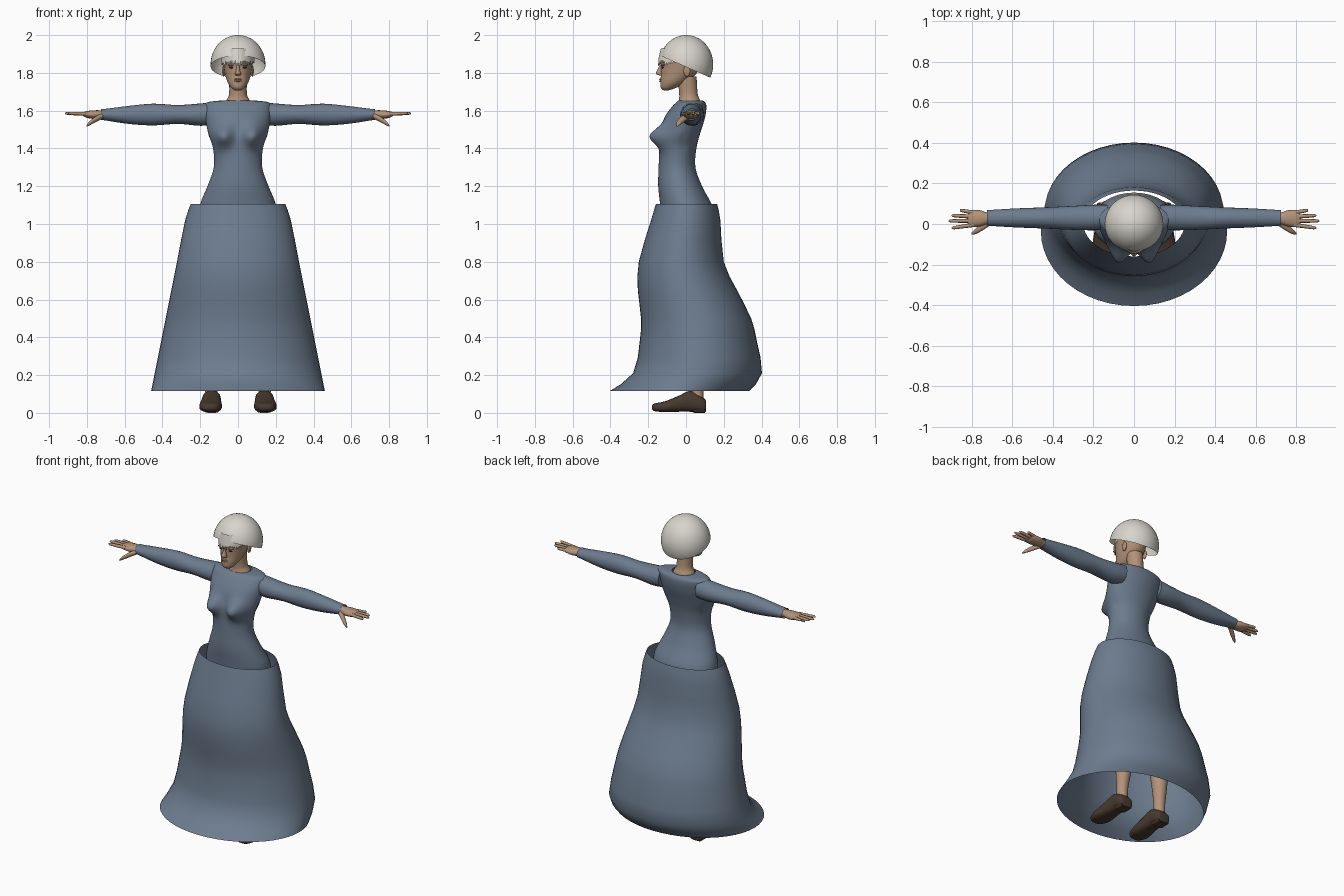
import bpy, bmesh, math, random
from mathutils import Matrix, Vector

random.seed(4)
if "Cube" in bpy.data.objects:
    bpy.data.objects.remove(bpy.data.objects["Cube"], do_unlink=True)


def material(name, rgb):
    m = bpy.data.materials.new(name)
    m.use_nodes = True
    m.diffuse_color = (*rgb, 1)
    m.node_tree.nodes["Principled BSDF"].inputs["Base Color"].default_value = (*rgb, 1)
    return m


BLUE = material("slate_blue_cloth", (0.15, 0.2, 0.27))
SKIN = material("tan_skin", (0.45, 0.29, 0.19))
HAIR = material("pale_grey_hair", (0.68, 0.66, 0.6))
SHOE = material("dark_brown_leather", (0.065, 0.042, 0.028))
DARK = material("dark_eye", (0.04, 0.025, 0.02))


def finish(name, bm, mat, angle=50):
    bmesh.ops.recalc_face_normals(bm, faces=bm.faces)
    for f in bm.faces:
        f.smooth = True
    me = bpy.data.meshes.new(name)
    bm.to_mesh(me)
    bm.free()
    me.materials.append(mat)
    me.set_sharp_from_angle(angle=math.radians(angle))
    ob = bpy.data.objects.new(name, me)
    bpy.context.collection.objects.link(ob)
    return ob


def spline(rows, steps):
    """Smooth the section list with a Catmull-Rom curve."""
    out = []
    for i in range(len(rows) - 1):
        p = [rows[max(0, min(len(rows) - 1, i + k))] for k in (-1, 0, 1, 2)]
        for s in range(steps):
            t = s / steps
            out.append([0.5 * (2 * b + (c - a) * t + (2 * a - 5 * b + 4 * c - d) * t * t
                               + (3 * b - a - 3 * c + d) * t ** 3) for a, b, c, d in zip(*p)])
    return out + [list(rows[-1])]


def loft(bm, axis, rows, side=1, n=24, steps=4, power=1.0, caps=(True, True)):
    """Rows are: position on axis, centre, half width, low edge, high edge."""
    rings = []
    for t, c, w, lo, hi in spline(rows, steps):
        ring = []
        for k in range(n):
            a = math.tau * k / n
            ca, sa = (math.copysign(abs(v) ** power, v) for v in (math.cos(a), math.sin(a)))
            u, v = c + w * ca, (lo + hi) / 2 + (hi - lo) / 2 * sa
            x, y, z = {"z": (u, v, t), "x": (t, u, v), "y": (u, t, v)}[axis]
            ring.append(bm.verts.new((x * side, y, z)))
        rings.append(ring)
    for r, q in zip(rings, rings[1:]):
        for k in range(n):
            bm.faces.new((r[k], r[(k + 1) % n], q[(k + 1) % n], q[k]))
    for ring, cap in zip((rings[0], rings[-1]), caps):
        if cap:
            bm.faces.new(ring)


def lofted(name, mat, axis, rows, **kw):
    bm = bmesh.new()
    loft(bm, axis, rows, **kw)
    return finish(name, bm, mat)


def blob(name, mat, loc, size):
    bm = bmesh.new()
    bmesh.ops.create_uvsphere(bm, u_segments=12, v_segments=8, radius=1,
                              matrix=Matrix.Translation(loc) @ Matrix.Diagonal((*size, 1)))
    return finish(name, bm, mat)


# Skirt: open shell swept out behind, with a kicked-out front hem
lofted("skirt", BLUE, "z", [
    (1.105, 0, .25, -.16, .165), (1.02, 0, .28, -.185, .182), (.8, 0, .323, -.25, .2),
    (.65, 0, .353, -.255, .27), (.5, 0, .383, -.238, .345), (.38, 0, .407, -.245, .375),
    (.21, 0, .441, -.28, .402), (.115, 0, .46, -.405, .335)],
    n=48, steps=2, caps=(False, False))

# Bodice with bust shaped by a soft push on the front
bodice = lofted("bodice", BLUE, "z", [
    (1.03, 0, .205, -.13, .15), (1.105, 0, .2, -.137, .135), (1.2, 0, .162, -.147, .085),
    (1.3, 0, .128, -.145, .05), (1.4, 0, .132, -.14, .055), (1.48, 0, .158, -.13, .075),
    (1.56, 0, .172, -.115, .1), (1.62, 0, .175, -.075, .108), (1.645, 0, .16, -.05, .1),
    (1.655, 0, .07, -.04, .085)], n=48, steps=5, caps=(False, False))
for v in bodice.data.vertices:
    if v.co.y < 0:
        d = (abs(v.co.x) - .08) ** 2 / .05 ** 2 + (v.co.z - 1.465) ** 2 / .055 ** 2
        v.co.y -= .075 * math.exp(-d)

# Bare hips under the skirt
lofted("hips", SKIN, "z", [(.88, 0, .17, -.1, .11), (.98, 0, .2, -.12, .155),
                           (1.07, 0, .195, -.125, .14)], n=32)

FINGERS = [("index", -.004, -.02, .9), ("middle", .016, .015, .915),
           ("ring", .036, .042, .9), ("little", .056, .068, .86)]

for side, label in ((1, "left"), (-1, "right")):
    # Sleeve
    lofted(label + "_sleeve", BLUE, "x", [
        (.13, .035, .06, 1.525, 1.645), (.2, .032, .063, 1.52, 1.638), (.32, .03, .058, 1.53, 1.63),
        (.45, .03, .052, 1.522, 1.637), (.58, .03, .047, 1.53, 1.625),
        (.7, .03, .04, 1.548, 1.61), (.725, .03, .038, 1.55, 1.61)],
        side=side, caps=(True, False))
    # Hand: palm, four fingers and a lowered thumb
    bm = bmesh.new()
    loft(bm, "x", [(.66, .028, .026, 1.558, 1.602), (.72, .028, .028, 1.558, 1.602),
                   (.76, .028, .04, 1.556, 1.602), (.8, .027, .043, 1.562, 1.598),
                   (.82, .026, .038, 1.572, 1.592)], side=side, n=16)
    for _, y0, y1, tip in FINGERS:
        rows = []
        for f, r in ((0, .011), (.5, .0095), (.9, .008), (1, .003)):
            z = 1.583 + .003 * f
            rows.append((.79 + (tip - .79) * f, y0 + (y1 - y0) * f, r, z - r, z + r))
        loft(bm, "x", rows, side=side, n=8, steps=2)
    loft(bm, "x", [(.715, .01, .02, 1.558, 1.59), (.75, -.015, .018, 1.54, 1.572),
                   (.785, -.038, .013, 1.522, 1.546), (.803, -.048, .004, 1.514, 1.522)],
         side=side, n=10, steps=3)
    finish(label + "_hand", bm, SKIN)
    # Leg
    lofted(label + "_leg", SKIN, "z", [
        (.05, .14, .034, .025, .095), (.14, .14, .034, .028, .095), (.32, .133, .05, .015, .115),
        (.5, .122, .048, -.02, .075), (.7, .11, .07, -.07, .08), (.93, .095, .092, -.1, .105)],
        side=side)
    # Shoe: low toe rising to the ankle
    lofted(label + "_shoe", SHOE, "y", [
        (-.18, .148, .018, .02, .04), (-.165, .147, .042, .009, .05), (-.11, .145, .06, .004, .062),
        (-.04, .142, .054, .006, .09), (.02, .14, .05, .006, .116), (.07, .14, .05, .002, .095),
        (.1, .14, .042, .003, .072), (.106, .14, .03, .01, .06)],
        side=side, n=20, power=.75)
    lofted(label + "_heel", SHOE, "y", [(.04, .14, .04, 0, .03), (.1, .14, .038, 0, .03)],
           side=side, n=16, power=.6)
    # Face details in pairs
    blob(label + "_eye", DARK, (.034 * side, -.124, 1.828), (.013, .005, .004))
    blob(label + "_brow", SKIN, (.034 * side, -.122, 1.842), (.02, .01, .006))
    blob(label + "_ear", SKIN, (.076 * side, .005, 1.81), (.008, .018, .03))

# Neck and head
lofted("neck", SKIN, "z", [(1.62, 0, .075, -.05, .085), (1.655, 0, .062, -.038, .075),
                           (1.69, 0, .047, -.036, .062), (1.78, 0, .048, -.045, .056)])
lofted("head", SKIN, "z", [
    (1.708, 0, .018, -.12, -.09), (1.722, 0, .036, -.134, -.05), (1.75, 0, .055, -.136, .0),
    (1.79, 0, .068, -.133, .05), (1.83, 0, .075, -.134, .075), (1.87, 0, .08, -.138, .09),
    (1.91, 0, .077, -.128, .09), (1.95, 0, .055, -.085, .06), (1.965, 0, .02, -.04, .02)], n=32)
lofted("nose", SKIN, "z", [(1.786, 0, .013, -.14, -.12), (1.796, 0, .016, -.16, -.12),
                           (1.815, 0, .01, -.152, -.12), (1.84, 0, .007, -.14, -.12)], n=12)
for z in (1.757, 1.766):
    blob("lip", SKIN, (0, -.135, z), (.02, .007, .005))

# Bowl-shaped hair cap cut along a tilted plane
bm = bmesh.new()
bmesh.ops.create_uvsphere(bm, u_segments=40, v_segments=28, radius=1,
                          matrix=Matrix.Translation((0, .001, 1.845)) @ Matrix.Diagonal((.145, .143, .155, 1)))
front, back = Vector((0, -.145, 1.895)), Vector((0, .135, 1.772))
normal = Vector((1, 0, 0)).cross(back - front)
bmesh.ops.bisect_plane(bm, geom=bm.verts[:] + bm.edges[:] + bm.faces[:], plane_co=front,
                       plane_no=normal, clear_inner=True)
hair = finish("hair_cap", bm, HAIR)

# Fringe: tapered locks hanging round the forehead
bm = bmesh.new()
for i in range(25):
    mid = math.radians(-72 + 6 * i)
    low = random.uniform(1.834, 1.856)

    def point(a, z, grow):
        return bm.verts.new(((.09 + grow) * math.sin(a), -(.145 + grow) * math.cos(a), z))

    half = math.radians(3.8)
    top = [point(mid + s * half, 1.93, -.012) for s in (-1, 1)]
    belly = [point(mid + s * half, 1.88, .0) for s in (-1, 1)]
    end = [point(mid + s * half * .45, low, .003) for s in (-1, 1)]
    bm.faces.new((top[0], top[1], belly[1], belly[0]))
    bm.faces.new((belly[0], belly[1], end[1], end[0]))
finish("fringe", bm, HAIR)
